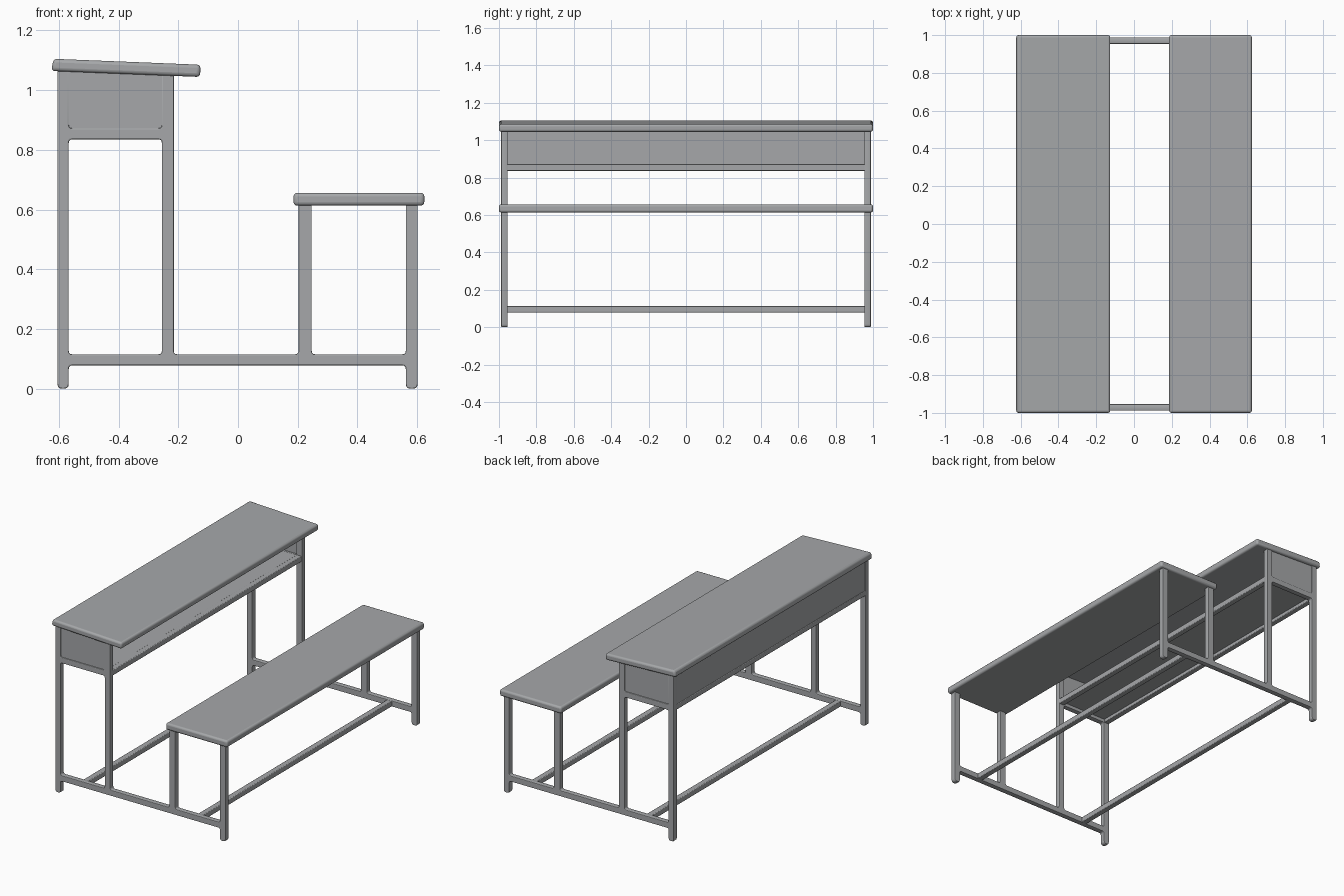
import bpy, math
from mathutils import Vector

if "Cube" in bpy.data.objects:
    bpy.data.objects.remove(bpy.data.objects["Cube"])

grey = bpy.data.materials.new("grey_paint")
grey.diffuse_color = (0.38, 0.39, 0.40, 1)
grey.use_nodes = True
grey.node_tree.nodes["Principled BSDF"].inputs["Base Color"].default_value = grey.diffuse_color


def finish(obj, bevel=0.0, segments=2):
    """Bevel, smooth and colour one part."""
    obj.data.materials.clear()
    obj.data.materials.append(grey)
    if bevel:
        mod = obj.modifiers.new("Bevel", 'BEVEL')
        mod.width, mod.segments = bevel, segments
        mod.limit_method = 'ANGLE'
    bpy.ops.object.select_all(action='DESELECT')
    obj.select_set(True)
    bpy.context.view_layer.objects.active = obj
    bpy.ops.object.shade_smooth_by_angle(angle=math.radians(35))
    return obj


def box(name, x, y, z, bevel=0.0, segments=2):
    """Box from (min, max) ranges."""
    bpy.ops.mesh.primitive_cube_add(size=1)
    obj = bpy.context.object
    obj.name = name
    for v in obj.data.vertices:
        v.co = [r[0] + (c + 0.5) * (r[1] - r[0]) for r, c in zip((x, y, z), v.co)]
    return finish(obj, bevel, segments)


def rounded(points, steps=3):
    """Round the corners of an outline of (x, z, radius) points."""
    out = []
    for i, (x, z, r) in enumerate(points):
        p = Vector((x, z))
        if not r:
            out.append(p)
            continue
        a = p + (Vector(points[i - 1][:2]) - p).normalized() * r
        b = p + (Vector(points[(i + 1) % len(points)][:2]) - p).normalized() * r
        for k in range(steps + 1):
            t = k / steps
            out.append(a * (1 - t) ** 2 + p * 2 * t * (1 - t) + b * t * t)
    return out


def plate(name, loops, y, half, edge=0.0):
    """Extrude filled outlines in the xz plane along y."""
    curve = bpy.data.curves.new(name, 'CURVE')
    curve.dimensions, curve.fill_mode = '2D', 'BOTH'
    curve.extrude, curve.bevel_depth, curve.offset = half - edge, edge, -edge
    curve.bevel_resolution = 1
    for loop in loops:
        pts = rounded(loop)
        spline = curve.splines.new('POLY')
        spline.points.add(len(pts) - 1)
        for sp, p in zip(spline.points, pts):
            sp.co = (p.x, p.y, 0, 1)
        spline.use_cyclic_u = True
    obj = bpy.data.objects.new(name, curve)
    bpy.context.collection.objects.link(obj)
    obj.location.y = y
    obj.rotation_euler.x = math.pi / 2
    bpy.ops.object.select_all(action='DESELECT')
    obj.select_set(True)
    bpy.context.view_layer.objects.active = obj
    bpy.ops.object.convert(target='MESH')
    return finish(bpy.context.object)


# End frames: four uprights, floor rail and shelf rail in one outline
f, t = 0.012, 0.016
outline = [
    (-0.605, 0.005, t), (-0.605, 1.075, 0), (-0.567, 1.075, 0), (-0.567, 0.872, f),
    (-0.255, 0.872, f), (-0.255, 1.06, 0), (-0.215, 1.06, 0), (-0.215, 0.115, f),
    (0.203, 0.115, f), (0.203, 0.63, 0), (0.247, 0.63, 0), (0.247, 0.115, f),
    (0.562, 0.115, f), (0.562, 0.63, 0), (0.602, 0.63, 0), (0.602, 0.0, t),
    (0.562, 0.0, t), (0.562, 0.078, f), (-0.567, 0.078, f), (-0.567, 0.005, t)]
outline = [(x, 0.0 if z == 0.005 else z, r) for x, z, r in outline]
opening = [(-0.567, 0.115, f), (-0.255, 0.115, f), (-0.255, 0.835, f), (-0.567, 0.835, f)]
panel = [(-0.585, 0.855, 0), (-0.235, 0.855, 0), (-0.235, 1.06, 0), (-0.585, 1.073, 0)]
for side, label in ((-1, "front"), (1, "back")):
    plate(label + "_end_frame", [outline, opening], side * 0.971, 0.017, 0.004)
    plate(label + "_side_panel", [panel], side * 0.973, 0.009)

# Long rails between the end frames
inner = (-0.965, 0.965)
for name, x, z in (("desk_stretcher", -0.41, 0.096), ("bench_stretcher", 0.405, 0.096),
                   ("shelf_rail_outer", -0.586, 0.8535), ("shelf_rail_inner", -0.235, 0.8535)):
    box(name, (x - 0.018, x + 0.018), inner, (z - 0.0175, z + 0.0175), 0.004)

# Book shelf and closed back of the desk
box("book_shelf", (-0.59, -0.23), inner, (0.856, 0.870))
box("desk_back_panel", (-0.602, -0.588), inner, (0.862, 1.075))

# Sloping desk top, built flat around its centre and then tilted
top = box("desk_top", (-0.249, 0.249), (-1, 1), (-0.0205, 0.0205), 0.012, 3)
for v in top.data.vertices:
    if v.co.x < 0:
        v.co.x += 0.005 if v.co.z > 0 else -0.001
top.location = (-0.375, 0, 1.0745)
top.rotation_euler.y = math.radians(2.3)

# Bench seat
box("bench_seat", (0.186, 0.624), (-1, 1), (0.613, 0.656), 0.012, 3)
